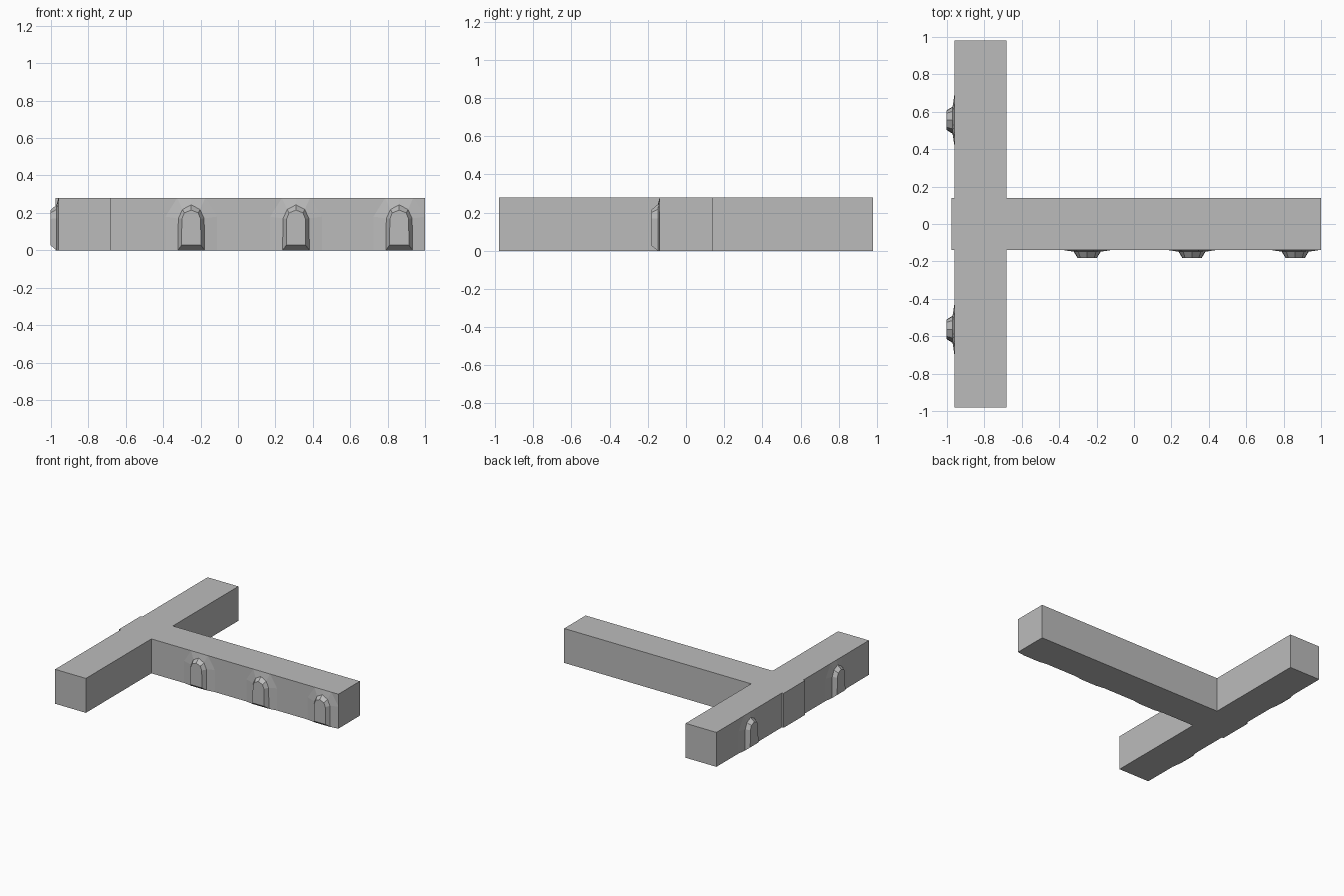
import bpy, bmesh, math

if "Cube" in bpy.data.objects:
    bpy.data.objects.remove(bpy.data.objects["Cube"])

stone = bpy.data.materials.new("grey stone")
stone.diffuse_color = (0.5, 0.5, 0.5, 1)
stone.use_nodes = True
stone.node_tree.nodes["Principled BSDF"].inputs["Base Color"].default_value = stone.diffuse_color
H = 0.28  # wall height


def make(name, bm, loc=(0, 0, 0), turn=0):
    mesh = bpy.data.meshes.new(name)
    bm.to_mesh(mesh)
    bm.free()
    mesh.materials.append(stone)
    ob = bpy.data.objects.new(name, mesh)
    ob.location = loc
    ob.rotation_euler.z = turn
    bpy.context.collection.objects.link(ob)
    return ob


# T-shaped wall body: half outline mirrored in y, extruded upwards
W = 0.138
half = [(1.0, W), (-0.683, W), (-0.683, 0.98), (-0.96, 0.98), (-0.96, W), (-0.975, W)]
outline = half + [(x, -y) for x, y in reversed(half)]
bm = bmesh.new()
base = bm.faces.new([bm.verts.new((x, y, 0)) for x, y in outline])
ext = bmesh.ops.extrude_face_region(bm, geom=[base], use_keep_orig=True)
top = [v for v in ext["geom"] if isinstance(v, bmesh.types.BMVert)]
bmesh.ops.translate(bm, verts=top, vec=(0, 0, H))
bmesh.ops.recalc_face_normals(bm, faces=bm.faces)
make("t_wall", bm)


# Arched buttress: lofted from a faint skirt to an outer and an inner arch
RINGS = [
    (0.0, [(0.138, 0), (0.138, 0.18), (0.075, H), (0, H)]),
    (0.010, [(0.072, 0), (0.069, 0.17), (0.047, 0.218), (0, 0.243)]),
    (0.043, [(0.052, 0.027), (0.050, 0.168), (0.037, 0.2), (0, 0.215)]),
]


def buttress(name, loc, turn=0):
    bm = bmesh.new()
    loops = []
    for depth, pts in RINGS:
        full = pts + [(-x, z) for x, z in reversed(pts[:-1])]
        loops.append([bm.verts.new((x, -depth, z)) for x, z in full])
    for a, b in zip(loops, loops[1:]):
        n = len(a)
        for i in range(n):
            j = (i + 1) % n
            bm.faces.new((a[i], a[j], b[j], b[i]))
    bm.faces.new(loops[-1])
    make(name, bm, loc, turn)


for i, x in enumerate((-0.25, 0.31, 0.862)):
    buttress(f"front_arch_{i + 1}", (x, -W, 0))
for i, y in enumerate((-0.563, 0.555)):
    buttress(f"left_arch_{i + 1}", (-0.96, y, 0), -math.pi / 2)
